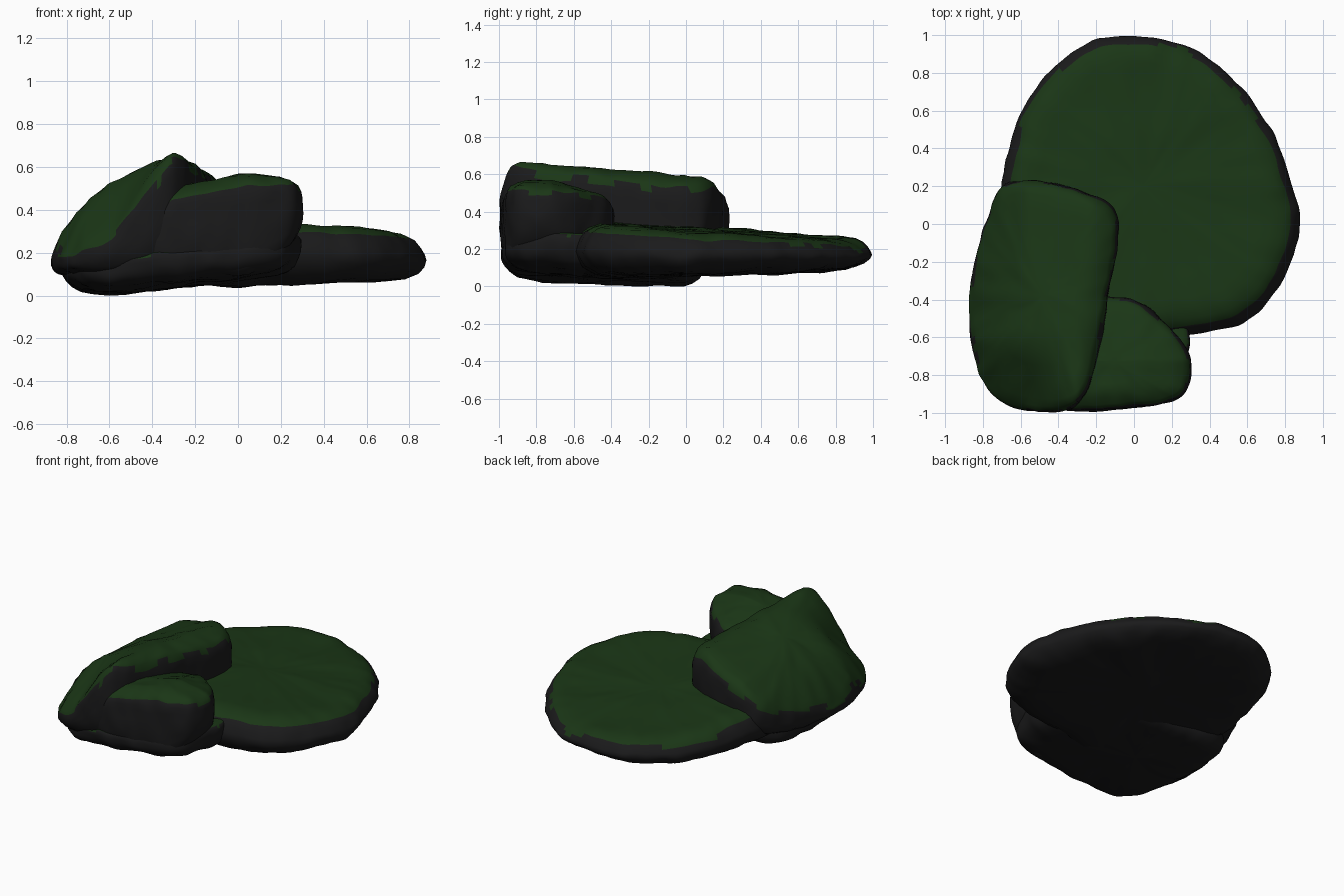
import bpy, bmesh, math
from mathutils import Vector, noise

if "Cube" in bpy.data.objects:
    bpy.data.objects.remove(bpy.data.objects["Cube"])

SEG = 160


def material(name, col):
    m = bpy.data.materials.new(name)
    m.diffuse_color = (*col, 1)
    m.use_nodes = True
    m.node_tree.nodes["Principled BSDF"].inputs["Base Color"].default_value = m.diffuse_color
    return m


STONE = material("dark_stone", (0.0105, 0.0105, 0.011))
MOSS = material("moss", (0.0105, 0.037, 0.008))


def lerp_table(t, x):
    if x <= t[0][0]:
        return t[0][1]
    for (a, b), (c, d) in zip(t, t[1:]):
        if x <= c:
            return b + (d - b) * (x - a) / (c - a)
    return t[-1][1]


def smooth_loop(pts):
    # closed Catmull-Rom curve, resampled to SEG even steps
    p = [Vector(q) for q in pts]
    n, dense = len(p), []
    for i in range(n):
        a, b, c, d = p[i - 1], p[i], p[(i + 1) % n], p[(i + 2) % n]
        for k in range(16):
            t = k / 16
            dense.append(0.5 * (2 * b + (c - a) * t + (2 * a - 5 * b + 4 * c - d) * t * t
                                + (3 * b - a - 3 * c + d) * t ** 3))
    cum = [0]
    for i, q in enumerate(dense):
        cum.append(cum[-1] + (dense[(i + 1) % len(dense)] - q).length)
    out, j = [], 0
    for k in range(SEG):
        s = cum[-1] * k / SEG
        while cum[j + 1] < s:
            j += 1
        f = (s - cum[j]) / (cum[j + 1] - cum[j])
        out.append(dense[j].lerp(dense[(j + 1) % len(dense)], f))
    return out


def rock(name, outline, centre, top, bottom, profile, moss_limit):
    loop, c = smooth_loop(outline), Vector(centre)
    rings = [(s, 0) for s in (.2, .4, .6)] + profile + [(s, 1) for s in (.75, .6, .45, .3, .15)]
    bm = bmesh.new()

    def vert(q, h):
        b, t = bottom(q.x, q.y), top(q.x, q.y)
        v = Vector((q.x, q.y, b + (t - b) * h))
        w = noise.noise_vector(v * 4) * 0.014 + noise.noise_vector(v * 11) * 0.009
        return bm.verts.new(v + w)

    grid = [[vert(c + (q - c) * s, h) for q in loop] for s, h in rings]
    low, high = vert(c, 0), vert(c, 1)
    for i in range(SEG):
        j = (i + 1) % SEG
        for a, b in zip(grid, grid[1:]):
            bm.faces.new((a[i], a[j], b[j], b[i]))
        bm.faces.new((low, grid[0][j], grid[0][i]))
        bm.faces.new((high, grid[-1][i], grid[-1][j]))
    bmesh.ops.recalc_face_normals(bm, faces=bm.faces)
    # moss grows on upward facing stone
    for f in bm.faces:
        f.smooth = True
        patch = 0.2 * noise.noise(f.calc_center_median() * 6)
        f.material_index = int(f.normal.z + patch > moss_limit)
    me = bpy.data.meshes.new(name)
    bm.to_mesh(me)
    bm.free()
    me.materials.append(STONE)
    me.materials.append(MOSS)
    ob = bpy.data.objects.new(name, me)
    bpy.context.collection.objects.link(ob)
    return ob


THIN = [(.78, .02), (.88, .08), (.95, .2), (.985, .34), (1, .47), (.99, .58), (.97, .72), (.94, .85), (.89, .95),
        (.82, 1)]
BOXY = [(.74, .0), (.84, .03), (.92, .1), (.97, .22), (.99, .36), (1, .5), (1, .65), (1, .8), (.985, .9),
        (.95, .97), (.89, 1)]

# broad flat base stone
rock("flat_stone",
     [(-.06, 1), (.27, .945), (.46, .84), (.61, .67), (.73, .5), (.815, .28), (.875, 0), (.82, -.22), (.72, -.4),
      (.54, -.54), (.2, -.6), (-.2, -.66), (-.55, -.5), (-.7, -.15), (-.7, .2), (-.62, .55), (-.47, .78),
      (-.28, .94)],
     (.05, .2),
     lambda x, y: .312 - .065 * y - .03 * x,
     lambda x, y: .058 + .03 * y + .01 * x,
     THIN, .72)

# low rounded footing under the two upper stones
rock("footing_stone",
     [(-.62, -.93), (-.76, -.76), (-.82, -.4), (-.76, -.05), (-.6, .08), (-.3, .06), (.05, -.1), (.27, -.5),
      (.265, -.76), (.14, -.94), (-.3, -.985)],
     (-.35, -.42),
     lambda x, y: .215 + .14 * (x + .3),
     lambda x, y: lerp_table([(-.85, .06), (-.72, .01), (-.6, .0), (-.35, .03), (0, .06), (.3, .09)], x)
     + .04 * ((y + .25) / .7) ** 2 * (y < -.25),
     BOXY, .6)


# long tilted stone on the left
def slab_top(x, y):
    k = .11 * (y + .9)
    z = lerp_table([(-.9, .18), (-.84, .28), (-.72, .46), (-.57, .575), (-.43 + k, .65), (-.32 + k, .68),
                    (-.2 + k, .63), (-.07 + k, .54)], x)
    chamfer = max(0, -.62 - y) * min(1, max(0, (-.3 - x) / .28))
    return max(.19, z - .095 * (y + .9) + .04 * max(0, y) - .75 * chamfer)


rock("tilted_stone",
     [(-.6, .235), (-.72, .17), (-.8, -.05), (-.86, -.3), (-.87, -.52), (-.82, -.8), (-.7, -.94), (-.52, -.99),
      (-.35, -.98), (-.25, -.9), (-.2, -.72), (-.15, -.47), (-.09, -.15), (-.09, .04), (-.15, .12), (-.37, .205)],
     (-.48, -.38),
     slab_top,
     lambda x, y: .09 + .12 * max(0, y + .1),
     BOXY, .33)

# small block at the front
rock("front_stone",
     [(-.12, -.39), (.02, -.41), (.14, -.51), (.24, -.61), (.29, -.7), (.3, -.81), (.25, -.92), (.1, -.96),
      (-.15, -.985), (-.4, -.97), (-.6, -.9), (-.6, -.65), (-.4, -.45)],
     (-.1, -.72),
     lambda x, y: lerp_table([(-.6, .26), (-.3, .51), (.05, .56), (.2, .55), (.3, .51)], x)
     - .28 * max(0, y + .72) - .5 * max(0, -.88 - y),
     lambda x, y: .1 + .6 * max(0, x - .05),
     BOXY, .42)
